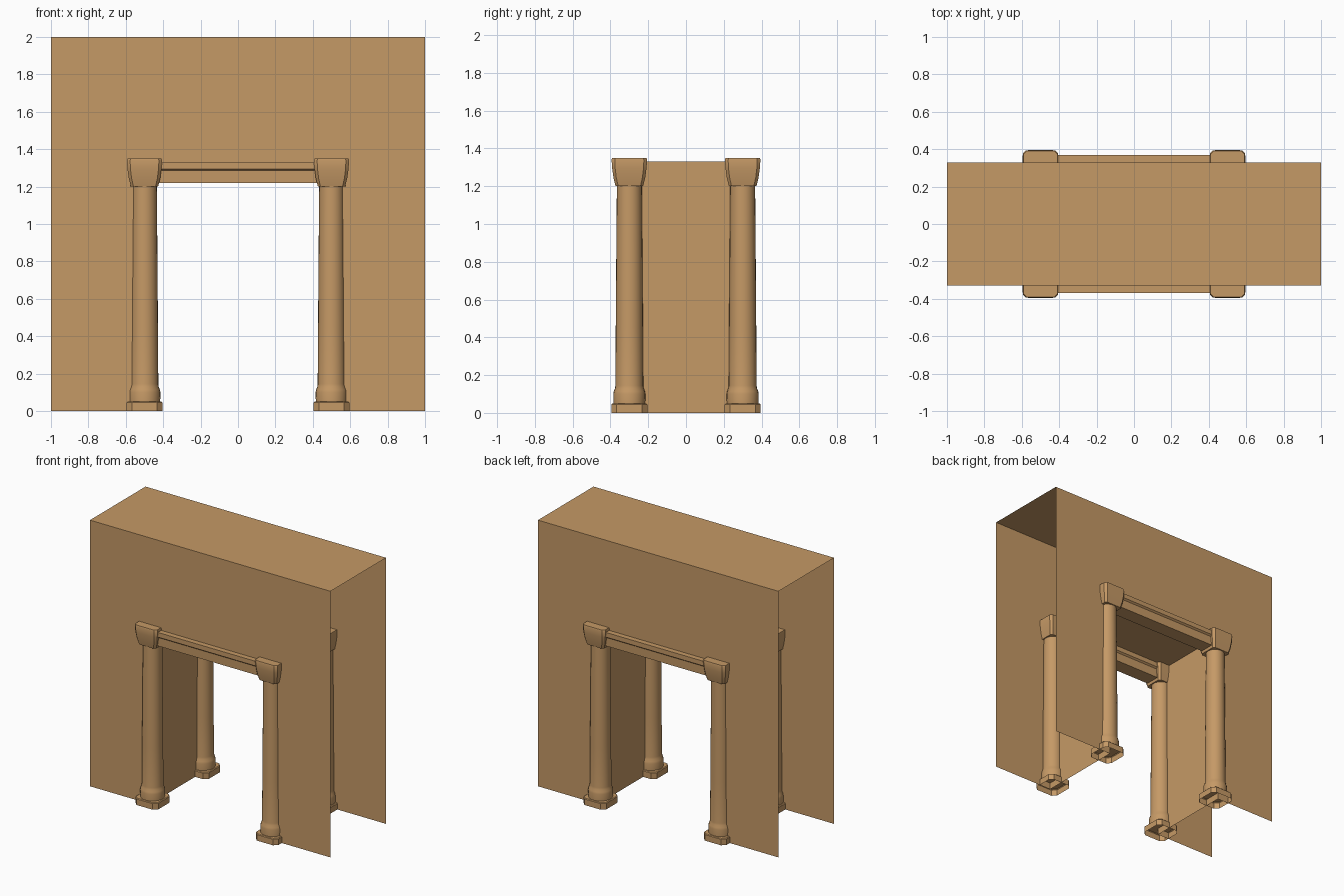
import bpy, bmesh, math

if "Cube" in bpy.data.objects:
    bpy.data.objects.remove(bpy.data.objects["Cube"])

stone = bpy.data.materials.new("tan stone")
stone.diffuse_color = (0.56, 0.32, 0.133, 1)
stone.use_nodes = True
stone.node_tree.nodes["Principled BSDF"].inputs["Base Color"].default_value = stone.diffuse_color


def make_object(name, verts, faces, smooth=False):
    mesh = bpy.data.meshes.new(name)
    mesh.from_pydata(verts, [], faces)
    mesh.materials.append(stone)
    obj = bpy.data.objects.new(name, mesh)
    bpy.context.collection.objects.link(obj)
    if smooth:
        bpy.ops.object.select_all(action='DESELECT')
        obj.select_set(True)
        bpy.context.view_layer.objects.active = obj
        bpy.ops.object.shade_smooth_by_angle(angle=math.radians(35))
    return obj


def loft(name, rings, cap_top=False, cap_bottom=False, smooth=False):
    """Skin a stack of equal-length counter-clockwise rings."""
    n = len(rings[0])
    verts = [v for ring in rings for v in ring]
    faces = [(k * n + i, k * n + (i + 1) % n, (k + 1) * n + (i + 1) % n, (k + 1) * n + i)
             for k in range(len(rings) - 1) for i in range(n)]
    if cap_top:
        faces.append(tuple(range(len(verts) - n, len(verts))))
    if cap_bottom:
        faces.append(tuple(reversed(range(n))))
    return make_object(name, verts, faces, smooth)


def round_ring(cx, cy, r, z, n=24):
    return [(cx + r * math.cos(2 * math.pi * i / n), cy + r * math.sin(2 * math.pi * i / n), z)
            for i in range(n)]


def square_ring(cx, cy, h, c, z):
    """Square of half-width h with corners cut by c."""
    k = h - c
    pts = [(h, -k), (h, k), (k, h), (-k, h), (-h, k), (-h, -k), (-k, -h), (k, -h)]
    return [(cx + x, cy + y, z) for x, y in pts]


# Hollow wall: front and back skins with a doorway, open at the ends and floor
W, D, H, DW, DH = 1.0, 0.33, 2.0, 0.5, 1.33
outline = [(-W, 0), (-DW, 0), (-DW, DH), (DW, DH), (DW, 0), (W, 0), (W, H), (-W, H)]
verts = [(x, y, z) for y in (-D, D) for x, z in outline]
front = [(0, 1, 2, 7), (2, 3, 6, 7), (3, 4, 5, 6)]
faces = front + [tuple(i + 8 for i in reversed(f)) for f in front]
faces += [(7, 6, 14, 15)]                                   # top
faces += [(1, 9, 10, 2), (2, 10, 11, 3), (3, 11, 12, 4)]    # door reveal
make_object("wall", verts, faces)

# Four columns, each with plinth, shaft and capital
for side, cx in (("left", -0.5), ("right", 0.5)):
    for depth, cy in (("front", -0.3), ("back", 0.3)):
        tag = f"{depth}_{side}"
        loft("plinth_" + tag,
             [square_ring(cx, cy, 0.095, 0.028, 0), square_ring(cx, cy, 0.095, 0.028, 0.045),
              square_ring(cx, cy, 0.09, 0.026, 0.05)], cap_top=True)
        profile = [(0.084, 0.05), (0.085, 0.10), (0.082, 0.115), (0.076, 0.13),
                   (0.074, 0.145), (0.072, 0.45), (0.069, 0.85), (0.066, 1.21)]
        loft("shaft_" + tag, [round_ring(cx, cy, r, z) for r, z in profile], smooth=True)
        cap = [(0.073, 0.014, 1.20), (0.084, 0.015, 1.245), (0.091, 0.016, 1.295),
               (0.094, 0.017, 1.34), (0.091, 0.018, 1.35)]
        loft("capital_" + tag, [square_ring(cx, cy, h, c, z) for h, c, z in cap],
             cap_top=True, cap_bottom=True, smooth=True)

# Stepped lintel beams between the capitals
section = [(-0.055, 1.22), (0.055, 1.22), (0.057, 1.285), (0.07, 1.295),
           (0.07, 1.33), (-0.07, 1.33), (-0.07, 1.295), (-0.057, 1.285)]
for depth, cy in (("front", -0.3), ("back", 0.3)):
    loft("lintel_" + depth, [[(x, cy + y, z) for y, z in section] for x in (-0.43, 0.43)],
         cap_top=True, cap_bottom=True)
